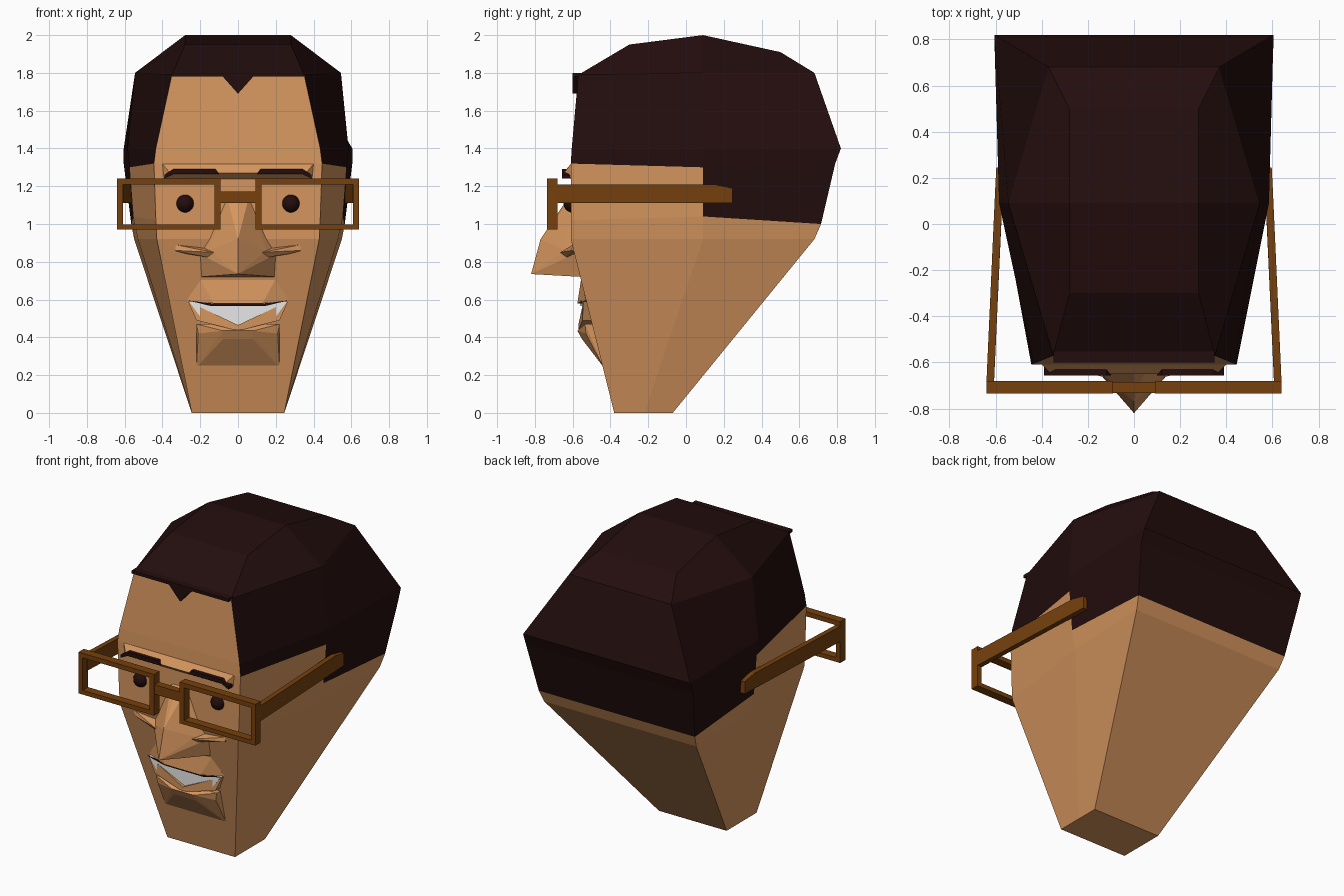
import bpy, bmesh, math
from mathutils import Vector

if "Cube" in bpy.data.objects:
    bpy.data.objects.remove(bpy.data.objects["Cube"])


def mat(name, rgb):
    m = bpy.data.materials.new(name)
    m.diffuse_color = (*rgb, 1)
    m.use_nodes = True
    m.node_tree.nodes["Principled BSDF"].inputs["Base Color"].default_value = m.diffuse_color
    return m


SKIN = mat("skin", (0.67, 0.305, 0.112))
HAIR = mat("dark hair", (0.017, 0.004, 0.004))
BROWN = mat("brown frame", (0.18, 0.052, 0.004))
WHITE = mat("teeth white", (0.8, 0.8, 0.8))


def finish(bm, name, *mats):
    bmesh.ops.recalc_face_normals(bm, faces=bm.faces)
    me = bpy.data.meshes.new(name)
    bm.to_mesh(me)
    bm.free()
    for m in mats:
        me.materials.append(m)
    ob = bpy.data.objects.new(name, me)
    bpy.context.collection.objects.link(ob)
    return ob


def hull(name, pts, m, mirror=False):
    """Faceted solid around points; mirror adds the points reflected in x."""
    bm = bmesh.new()
    if mirror:
        pts = pts + [(-x, y, z) for x, y, z in pts if x]
    for p in pts:
        bm.verts.new(p)
    r = bmesh.ops.convex_hull(bm, input=bm.verts)
    junk = [g for g in r["geom_interior"] if isinstance(g, bmesh.types.BMVert)]
    bmesh.ops.delete(bm, geom=junk, context='VERTS')
    return finish(bm, name, m)


def plate(name, outline, y0, y1, m):
    """Outline in x,z extruded along y."""
    bm = bmesh.new()
    f = bm.faces.new([bm.verts.new((x, y0, z)) for x, z in outline])
    r = bmesh.ops.extrude_face_region(bm, geom=[f])
    bmesh.ops.translate(bm, vec=(0, y1 - y0, 0),
                        verts=[v for v in r["geom"] if isinstance(v, bmesh.types.BMVert)])
    return finish(bm, name, m)


# Head: rings of six points (front, middle and back pair) lofted upward
# z front, z mid, z back, y front, w front, y mid, w mid, y back, w back
rings = [
    (0, 0, 0, -.38, .245, -.22, .245, -.07, .245),
    (.92, .92, .92, -.61, .43, .09, .53, .68, .55),
    (1.02, 1.04, 1.0, -.61, .435, .09, .555, .715, .565),
    (1.32, 1.30, 1.32, -.61, .445, .09, .575, .79, .605),
    (1.4, 1.4, 1.4, -.605, .435, .09, .585, .82, .605),
    (1.79, 1.8, 1.8, -.57, .35, .09, .545, .68, .37),
    (1.95, 2.0, 1.91, -.3, .28, .09, .28, .5, .28),
]
bm = bmesh.new()
loops = []
for zf, zm, zb, yf, wf, ym, wm, yb, wb in rings:
    half = [(wf, yf, zf), (wm, ym, zm), (wb, yb, zb)]
    pts = half + [(-x, y, z) for x, y, z in reversed(half)]
    loops.append([bm.verts.new(p) for p in pts])
# lowest hair row for each column: side front, side back, back, ..., front
hair_from = [3, 2, 2, 2, 3, 5]
for r in range(len(loops) - 1):
    for i in range(6):
        j = (i + 1) % 6
        f = bm.faces.new((loops[r][i], loops[r][j], loops[r + 1][j], loops[r + 1][i]))
        f.material_index = int(r >= hair_from[i])
for k, ring in ((0, loops[0]), (1, loops[-1])):
    for q in ((0, 1, 4, 5), (1, 2, 3, 4)):
        bm.faces.new([ring[n] for n in q]).material_index = k
finish(bm, "head", SKIN, HAIR)

# Hairline with a point in the middle
plate("hairline", [(-.35, 1.80), (-.35, 1.78), (-.08, 1.78), (0, 1.69),
                   (.08, 1.78), (.35, 1.78), (.35, 1.80)], -.60, -.55, HAIR)

# Brow ridge and nose
hull("brow_ridge", [(.40, -.60, 1.23), (.36, -.648, 1.27), (.41, -.60, 1.33),
                    (.05, -.65, 1.27)], SKIN, True)
hull("nose", [(0, -.63, 1.13), (.06, -.60, 1.15), (0, -.77, .92), (0, -.82, .735),
              (.15, -.64, .86), (.20, -.59, .84), (.20, -.55, .72)], SKIN, True)

# Mouth: upper lip, teeth, lower lip and chin
plate("teeth", [(-.26, .59), (-.2, .51), (0, .455), (.2, .51), (.26, .59)], -.55, -.48, WHITE)
plate("lip_line", [(-.265, .595), (-.14, .565), (.14, .565), (.265, .595),
                   (.14, .58), (-.14, .58)], -.559, -.552, HAIR)
hull("upper_lip", [(.27, -.53, .595), (.13, -.575, .58), (.2, -.555, .71),
                   (.25, -.50, .60), (.13, -.50, .58)], SKIN, True)
hull("chin", [(.22, -.535, .47), (.08, -.575, .435), (.21, -.53, .42), (.08, -.55, .39),
              (.22, -.435, .24), (.22, -.45, .47), (.08, -.45, .44)], SKIN, True)

for s, side in ((-1, "left"), (1, "right")):
    # Eyes, eyebrows, smile folds and lip corners
    bm = bmesh.new()
    bmesh.ops.create_uvsphere(bm, u_segments=16, v_segments=10, radius=.048)
    bmesh.ops.translate(bm, vec=(s * .28, -.6, 1.108), verts=bm.verts)
    for f in bm.faces:
        f.smooth = True
    finish(bm, side + "_eye", HAIR)
    plate(side + "_eyebrow", [(s * .10, 1.265), (s * .34, 1.265), (s * .39, 1.24),
                              (s * .39, 1.26), (s * .34, 1.292), (s * .12, 1.292)],
          -.657, -.60, HAIR)
    hull(side + "_smile_fold", [(s * x, y, z) for x, y, z in (
        (.13, -.665, .85), (.13, -.64, .82), (.12, -.58, .87), (.21, -.62, .86),
        (.33, -.60, .89), (.33, -.605, .86), (.33, -.57, .85))], SKIN)
    hull(side + "_lower_lip", [(s * x, y, z) for x, z in (
        (0, .465), (0, .435), (.2, .52), (.22, .49), (.265, .59))
        for y in (-.48, -.57 + abs(x) * .1)], SKIN)

    # Glasses: square rim and a tapering side arm
    bm = bmesh.new()
    outer, inner = (.092, .64, .97, 1.24), (.125, .61, .998, 1.21)
    grid = []
    for y in (-.735, -.68):
        for x0, x1, z0, z1 in (outer, inner):
            grid.append([bm.verts.new((s * x, y, z)) for x, z in
                         ((x0, z0), (x1, z0), (x1, z1), (x0, z1))])
    for a, b in ((0, 1), (2, 3), (0, 2), (1, 3)):
        for i in range(4):
            j = (i + 1) % 4
            bm.faces.new((grid[a][i], grid[a][j], grid[b][j], grid[b][i]))
    finish(bm, side + "_rim", BROWN)
    hull(side + "_arm", [(s * x, y, z) for x0, y, z0, z1 in (
        (.64, -.69, 1.11, 1.21), (.602, .15, 1.11, 1.21), (.597, .245, 1.11, 1.19))
        for x in (x0, x0 - .033) for z in (z0, z1)], BROWN)

plate("glasses_bridge", [(-.1, 1.11), (.1, 1.11), (.1, 1.172), (-.1, 1.172)], -.732, -.685, BROWN)
